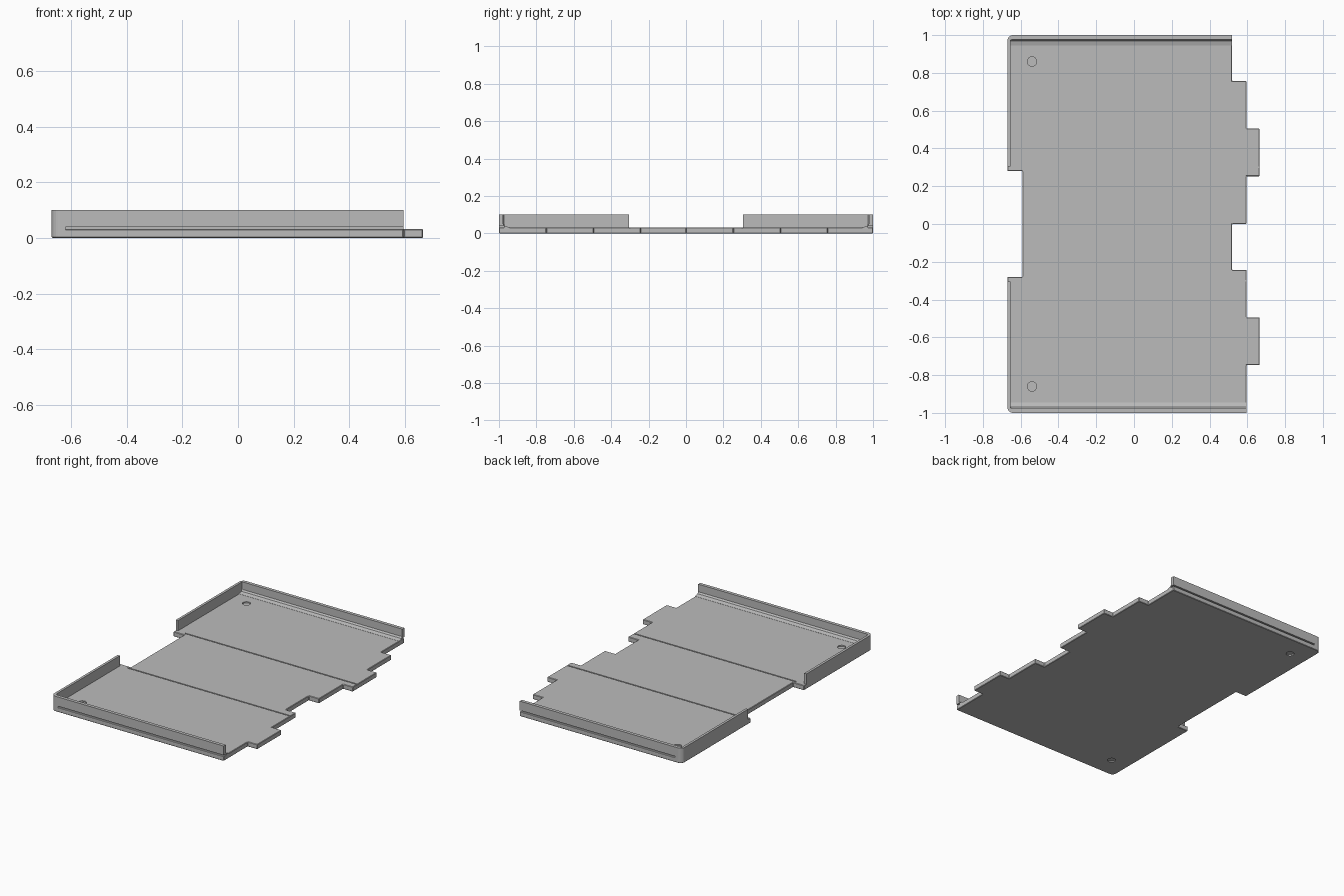
import bpy, bmesh, math

cube = bpy.data.objects.get("Cube")
if cube:
    bpy.data.objects.remove(cube, do_unlink=True)

grey = bpy.data.materials.new("plain grey")
grey.use_nodes = True
COLOUR = (0.5, 0.5, 0.5, 1)
grey.diffuse_color = COLOUR
grey.node_tree.nodes["Principled BSDF"].inputs["Base Color"].default_value = COLOUR

LEFT, R = -0.67, 0.03      # outer edge and corner radius
TOP, HIGH = 0.032, 0.10    # plate and wall heights


def to_object(bm, name):
    bmesh.ops.remove_doubles(bm, verts=bm.verts, dist=1e-5)
    bmesh.ops.recalc_face_normals(bm, faces=bm.faces)
    mesh = bpy.data.meshes.new(name)
    bm.to_mesh(mesh)
    bm.free()
    mesh.materials.append(grey)
    obj = bpy.data.objects.new(name, mesh)
    bpy.context.collection.objects.link(obj)
    return obj


def box(x0, x1, y0, y1, z0, z1):
    bm = bmesh.new()
    bmesh.ops.create_cube(bm, size=1)
    for v in bm.verts:
        v.co = [a + (b - a) * (c + 0.5) for a, b, c in
                zip((x0, y0, z0), (x1, y1, z1), v.co)]
    return to_object(bm, "cutter")


def disc(x, y, z, radius, depth):
    bm = bmesh.new()
    bmesh.ops.create_cone(bm, cap_ends=True, segments=24, radius1=radius,
                          radius2=radius, depth=depth)
    bmesh.ops.translate(bm, verts=bm.verts, vec=(x, y, z))
    return to_object(bm, "cutter")


def apply(obj, mod):
    bpy.context.view_layer.objects.active = obj
    bpy.ops.object.modifier_apply(modifier=mod.name)


def cut(obj, cutter):
    mod = obj.modifiers.new("cut", "BOOLEAN")
    mod.operation = "DIFFERENCE"
    mod.solver = "EXACT"
    mod.object = cutter
    apply(obj, mod)
    bpy.data.objects.remove(cutter, do_unlink=True)


def corner(side, dx=0, dy=0, steps=6):
    """Rounded left corner, inset by dx and dy, from the end edge to the left edge."""
    rx, ry = max(R - dx, 0), max(R - dy, 0)
    cx, cy = LEFT + max(R, dx), 1 - max(R, dy)
    angles = [math.pi / 2 * i / steps for i in range(steps + 1)]
    return [(cx - rx * math.sin(a), side * (cy + ry * math.cos(a))) for a in angles]


# Base plate with stepped edge on the left and a notch on the right
steps = [0.595, 0.665, 0.595, 0.52, 0.595, 0.665, 0.595, 0.52]
outline = []
for i, x in enumerate(steps):
    outline += [(x, -1 + i * 0.2525 if i < 4 else (i - 4) * 0.2525),
                (x, -1 + (i + 1) * 0.2525 if i < 3 else (i - 3) * 0.2525)]
outline[-1] = (0.52, 1)
outline += corner(1)
outline += [(LEFT, 0.28), (-0.59, 0.28), (-0.59, -0.28), (LEFT, -0.28)]
outline += reversed(corner(-1))
bm = bmesh.new()
face = bm.faces.new([bm.verts.new((x, y, 0)) for x, y in outline])
ext = bmesh.ops.extrude_face_region(bm, geom=[face])
bmesh.ops.translate(bm, vec=(0, 0, TOP),
                    verts=[v for v in ext["geom"] if isinstance(v, bmesh.types.BMVert)])
plate = to_object(bm, "base_plate")
bevel = plate.modifiers.new("bevel", "BEVEL")
bevel.width, bevel.segments = 0.003, 1
apply(plate, bevel)

# Fold lines and shallow round recesses
for side in (-1, 1):
    cut(plate, box(-0.6, 0.7, side * 0.3 - 0.004, side * 0.3 + 0.004, TOP - 0.004, 0.05))
    for z in (0, TOP):
        cut(plate, disc(-0.54, side * 0.86, z, 0.025, 0.016))

# Corner walls: one profile swept along the end edge and the right edge
profile = [(0, 0.026), (0, HIGH), (0.022, HIGH), (0.022, 0.05),
           (0.03, 0.04), (0.055, TOP + 0.001), (0.055, 0.026)]
for side, name, end in ((-1, "front_wall", 0.595), (1, "back_wall", 0.52)):
    bm = bmesh.new()
    rails = []
    for d, z in profile:
        dx = min(d, 0.022) * 0.75
        path = [(end, side * (1 - d))] + corner(side, dx, d)
        path.append((LEFT + dx, side * 0.305))
        rails.append([bm.verts.new((x, y, z)) for x, y in path])
    for a, b in zip(rails, rails[1:] + rails[:1]):
        for i in range(len(a) - 1):
            bm.faces.new((a[i], a[i + 1], b[i + 1], b[i]))
    for i in (0, -1):
        bm.faces.new([rail[i] for rail in rails])
    bmesh.ops.dissolve_degenerate(bm, dist=1e-5, edges=bm.edges)
    wall = to_object(bm, name)
    # Outer groove under the wall
    ys = sorted((side * 0.972, side * 1.05))
    cut(wall, box(-0.62, 0.7, *ys, 0.02, 0.039))
